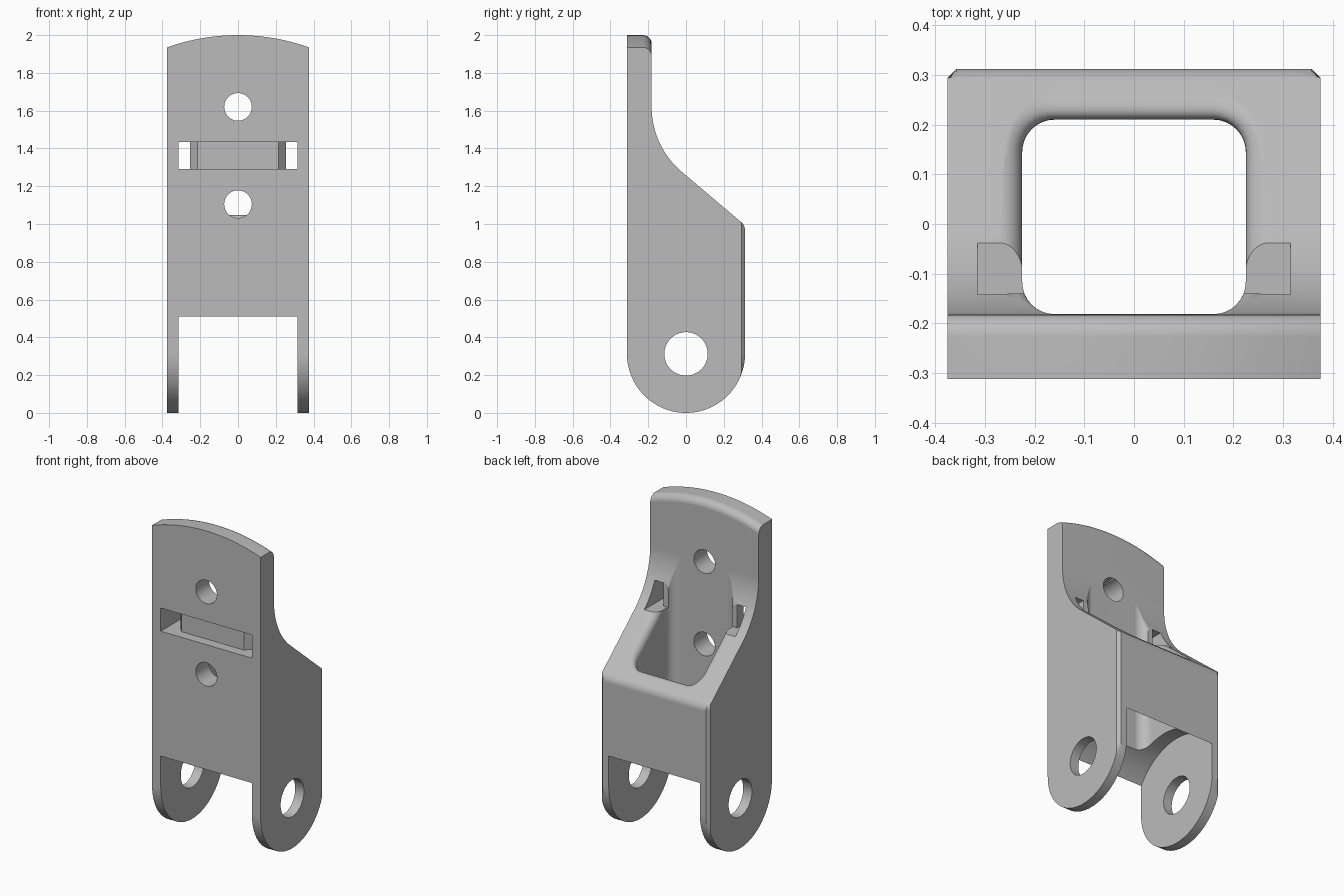
import bpy, bmesh
from math import sin, cos, radians, sqrt, pi

cube = bpy.data.objects.get("Cube")
if cube:
    bpy.data.objects.remove(cube, do_unlink=True)

grey = bpy.data.materials.new("plain_grey")
grey.use_nodes = True
GREY = (0.5, 0.5, 0.5, 1)
grey.diffuse_color = GREY
grey.node_tree.nodes["Principled BSDF"].inputs["Base Color"].default_value = GREY


def arc(cx, cy, r, a0, a1, n):
    steps = [radians(a0 + (a1 - a0) * i / n) for i in range(n + 1)]
    return [(cx + r * cos(a), cy + r * sin(a)) for a in steps]


def loft(name, rings):
    """Closed solid through a list of equal-length rings."""
    bm = bmesh.new()
    loops = [[bm.verts.new(p) for p in ring] for ring in rings]
    n = len(loops[0])
    for a, b in zip(loops, loops[1:]):
        for i in range(n):
            j = (i + 1) % n
            bm.faces.new((a[i], a[j], b[j], b[i]))
    bm.faces.new(loops[0])
    bm.faces.new(loops[-1])
    bmesh.ops.recalc_face_normals(bm, faces=bm.faces)
    mesh = bpy.data.meshes.new(name)
    bm.to_mesh(mesh)
    bm.free()
    mesh.materials.append(grey)
    ob = bpy.data.objects.new(name, mesh)
    bpy.context.collection.objects.link(ob)
    return ob


def prism(name, pts, axis, lo, hi):
    place = {"x": lambda p, d: (d, p[0], p[1]),
             "y": lambda p, d: (p[0], d, p[1]),
             "z": lambda p, d: (p[0], p[1], d)}[axis]
    return loft(name, [[place(p, d) for p in pts] for d in (lo, hi)])


# Side profile: round foot, upright back, slope, concave sweep, thin plate
HALF_W, HALF_D, PLATE, PIVOT = 0.375, 0.3125, -0.182, 0.3125
SWEEP_R, SWEEP_Z, SLOPE = 0.45, 1.62, 40
profile = arc(0, PIVOT, HALF_D, 180, 360, 40)
profile += arc(HALF_D - 0.06, 0.965, 0.06, 0, 90 - SLOPE, 8)
profile += arc(PLATE + SWEEP_R, SWEEP_Z, SWEEP_R, 270 - SLOPE, 180, 16)
profile += arc(PLATE - 0.045, 1.955, 0.045, 0, 90, 6)
profile.append((-HALF_D, 2.0))

# Body: slices across the width, with crowned top and chamfered rear edges
CROWN_R, CHAMFER = 1.114, 0.018
inner = HALF_W - CHAMFER
xs = [-HALF_W] + [inner * (i / 10 - 1) for i in range(21)] + [HALF_W]
slices = []
for x in xs:
    drop = CROWN_R - sqrt(CROWN_R ** 2 - x * x)
    rear = HALF_D - CHAMFER if abs(x) > inner + 0.001 else HALF_D
    slices.append([(x, min(y, rear), z - drop if z > 1.9 else z)
                   for y, z in profile])
body = loft("hinge_bracket_body", slices)


def surface(y):
    """Height of the sloping rear surface at depth y."""
    c = PLATE + SWEEP_R
    bend = c - SWEEP_R * sin(radians(SLOPE))
    if y < bend:
        return SWEEP_Z - sqrt(max(SWEEP_R ** 2 - (y - c) ** 2, 0))
    low = SWEEP_Z - SWEEP_R * cos(radians(SLOPE))
    return low - (y - bend) * sin(radians(SLOPE)) / cos(radians(SLOPE))


# Pocket cutter: rounded rectangle, flaring into a soft rim at the slope
CORNER, RIM = 0.065, 0.045
px, y0, y1 = 0.225, PLATE + 0.0005, 0.21
outline = []
for sx, cy, start in ((1, y1 - CORNER, 0), (-1, y1 - CORNER, 90),
                      (-1, y0 + CORNER, 180), (1, y0 + CORNER, 270)):
    for k in range(9):
        a = radians(start + 90 * k / 8)
        outline.append((sx * (px - CORNER) + CORNER * cos(a),
                        cy + CORNER * sin(a), cos(a), sin(a)))
# extra points along the long sides, so the rim follows the sweep
dense = []
for i, p in enumerate(outline):
    q = outline[(i + 1) % len(outline)]
    dense.append(p)
    if i in (17, 35):
        for k in range(1, 14):
            dense.append((p[0], p[1] + (q[1] - p[1]) * k / 14, p[2], 0))


def rim_ring(t):
    ring = []
    for x, y, nx, ny in dense:
        s = min(1, max(0.05, (y - PLATE) / 0.08))
        out = RIM * (1 - cos(t)) * s
        yy = y + max(ny, 0) * out * 1.5
        ring.append((x + nx * out, yy,
                     surface(yy) - RIM * 1.35 * s * (1 - sin(t))))
    return ring


rings = [[(x, y, 0.3) for x, y, _, _ in dense]]
rings += [rim_ring(pi / 2 * i / 8) for i in range(9)]
rings.append([(x, y, 2.3) for x, y, _ in rings[-1]])
pocket = loft("pocket_cutter", rings)

# Clearance between the two legs, with an arched roof around the pivot
arch = [(0.4, -0.1), (0.4, 0.507)] + arc(0, PIVOT, 0.37, 31.8, 148.2, 28)
arch += [(-0.4, 0.507), (-0.4, -0.1)]
clearance = prism("leg_clearance_cutter", arch, "x", -0.315, 0.315)

# Strap slot leaving a bevel-ended bridge in the middle
half = [(0.315, -0.4), (0.315, 0.1), (0.2, 0.1), (0.2, -0.14),
        (0.255, -0.14), (0.255, -0.205), (0.215, -0.25)]
strap = half + [(-x, y) for x, y in reversed(half)]
slot = prism("strap_slot_cutter", strap, "z", 1.29, 1.435)

# Pivot hole and the two screw holes
pivot = prism("pivot_hole_cutter", arc(0, PIVOT, 0.115, 0, 354, 59), "x", -0.5, 0.5)
screws = [prism("screw_hole_cutter", arc(0, z, 0.073, 0, 352.5, 47), "y", -0.5, 0)
          for z in (1.62, 1.105)]

bpy.context.view_layer.objects.active = body
for cutter in [pocket, clearance, slot, pivot] + screws:
    cutter.hide_render = True
    mod = body.modifiers.new(cutter.name, "BOOLEAN")
    mod.operation = "DIFFERENCE"
    mod.solver = "EXACT"
    mod.object = cutter
    bpy.ops.object.modifier_apply(modifier=mod.name)
    bpy.data.objects.remove(cutter, do_unlink=True)

# Smooth curves, crisp edges
bpy.ops.object.select_all(action="DESELECT")
body.select_set(True)
bpy.ops.object.shade_smooth_by_angle(angle=radians(30))
weighted = body.modifiers.new("even_normals", "WEIGHTED_NORMAL")
weighted.keep_sharp = True
